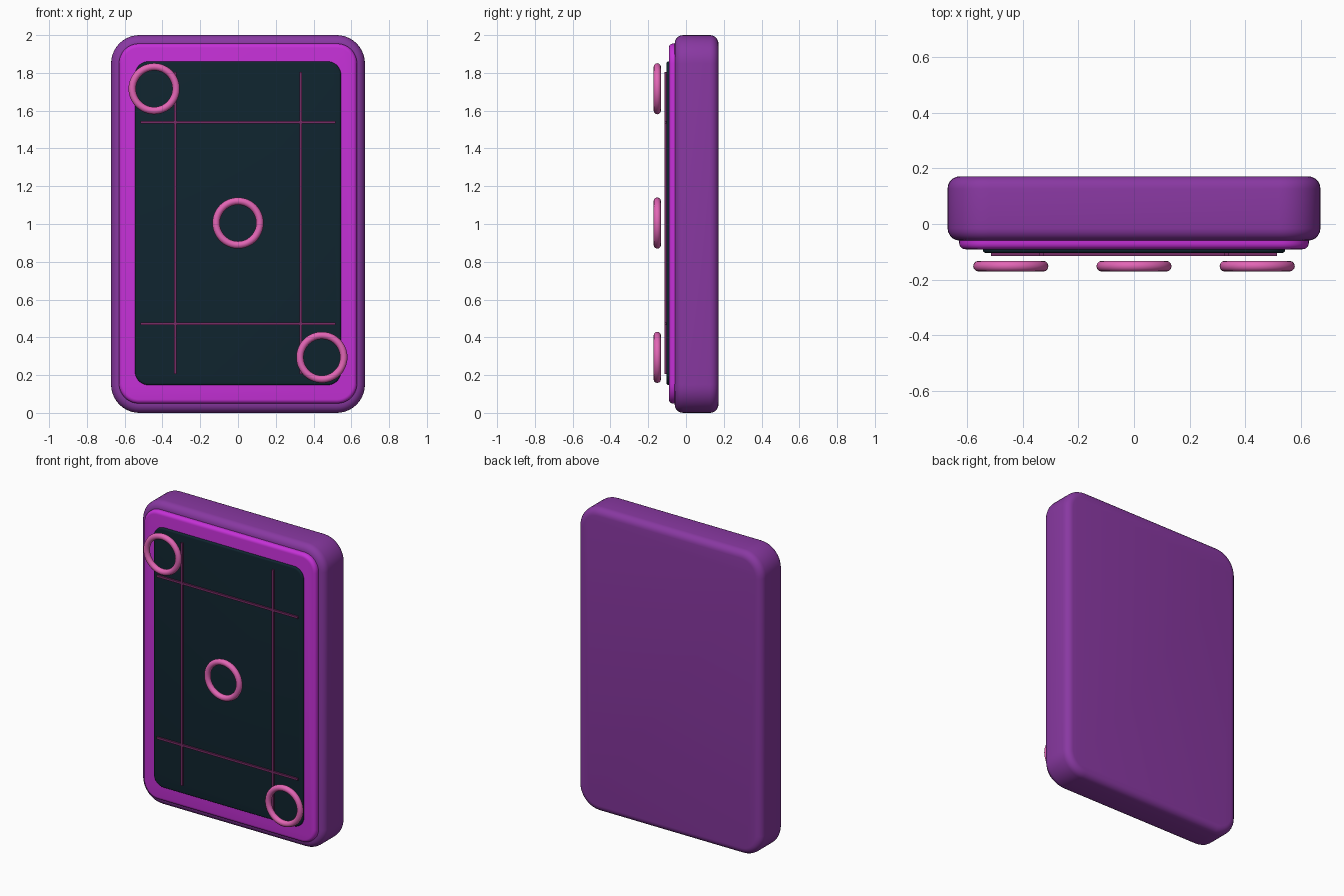
import bpy, bmesh, math
from mathutils import Matrix

cube = bpy.data.objects.get("Cube")
if cube:
    bpy.data.objects.remove(cube, do_unlink=True)


def material(name, color):
    m = bpy.data.materials.new(name)
    m.use_nodes = True
    rgba = (*color, 1)
    m.diffuse_color = rgba
    m.node_tree.nodes["Principled BSDF"].inputs["Base Color"].default_value = rgba
    return m


purple = material("purple", (0.25, 0.04, 0.36))
magenta = material("magenta", (0.56, 0.03, 0.68))
dark_teal = material("dark_teal", (0.005, 0.018, 0.028))
plum = material("plum", (0.18, 0.025, 0.13))
pink = material("pink", (0.76, 0.13, 0.46))


def smooth(obj, mat):
    obj.data.materials.append(mat)
    bpy.ops.object.select_all(action="DESELECT")
    obj.select_set(True)
    bpy.context.view_layer.objects.active = obj
    bpy.ops.object.shade_smooth_by_angle(angle=math.radians(40))


def rounded_slab(name, half_w, z0, z1, y0, y1, radius, edge, mat):
    """Rounded rectangle facing -y, extruded from y0 to y1 with soft rims."""
    bm = bmesh.new()
    verts = []
    steps = 10
    corners = [(1, z1 - radius), (-1, z1 - radius), (-1, z0 + radius), (1, z0 + radius)]
    for i, (side, cz) in enumerate(corners):
        for k in range(steps + 1):
            a = math.pi / 2 * (i + k / steps)
            verts.append(bm.verts.new((side * (half_w - radius) + radius * math.cos(a),
                                       y0, cz + radius * math.sin(a))))
    face = bm.faces.new(verts)
    new = bmesh.ops.extrude_face_region(bm, geom=[face])["geom"]
    bmesh.ops.translate(bm, vec=(0, y1 - y0, 0),
                        verts=[v for v in new if isinstance(v, bmesh.types.BMVert)])
    # Round the front and back rims
    rims = [e for e in bm.edges if abs(e.verts[0].co.y - e.verts[1].co.y) < 1e-5]
    bmesh.ops.bevel(bm, geom=rims, offset=edge, segments=5, profile=0.5, affect="EDGES")
    bmesh.ops.recalc_face_normals(bm, faces=bm.faces)
    mesh = bpy.data.meshes.new(name)
    bm.to_mesh(mesh)
    bm.free()
    obj = bpy.data.objects.new(name, mesh)
    bpy.context.collection.objects.link(obj)
    smooth(obj, mat)


def bar(name, x, z, width, height):
    bm = bmesh.new()
    bmesh.ops.create_cube(bm, size=1, matrix=Matrix.Translation((x, -0.107, z))
                          @ Matrix.Diagonal((width, 0.015, height, 1)))
    mesh = bpy.data.meshes.new(name)
    bm.to_mesh(mesh)
    bm.free()
    mesh.materials.append(plum)
    bpy.context.collection.objects.link(bpy.data.objects.new(name, mesh))


# Layered case
rounded_slab("body", 0.672, 0, 2, -0.06, 0.172, 0.15, 0.045, purple)
rounded_slab("front_frame", 0.63, 0.05, 1.955, -0.091, -0.03, 0.105, 0.022, magenta)
rounded_slab("panel", 0.545, 0.148, 1.86, -0.104, -0.07, 0.07, 0.01, dark_teal)

# Thin grid lines on the panel
for label, s in (("left", 1), ("right", -1)):
    bar(label + "_line", s * 0.333, 1.005, 0.014, 1.6)
for label, s in (("upper", 1), ("lower", -1)):
    bar(label + "_line", 0, 1.005 + s * 0.534, 1.03, 0.014)

# Rings floating in front of the panel, along the diagonal
for label, s in (("upper", 1), ("middle", 0), ("lower", -1)):
    bpy.ops.mesh.primitive_torus_add(
        major_radius=0.116, minor_radius=0.0195, major_segments=48, minor_segments=12,
        location=(-s * 0.444, -0.152, 1.005 + s * 0.711), rotation=(math.pi / 2, 0, 0))
    ring = bpy.context.object
    ring.name = label + "_ring"
    smooth(ring, pink)
